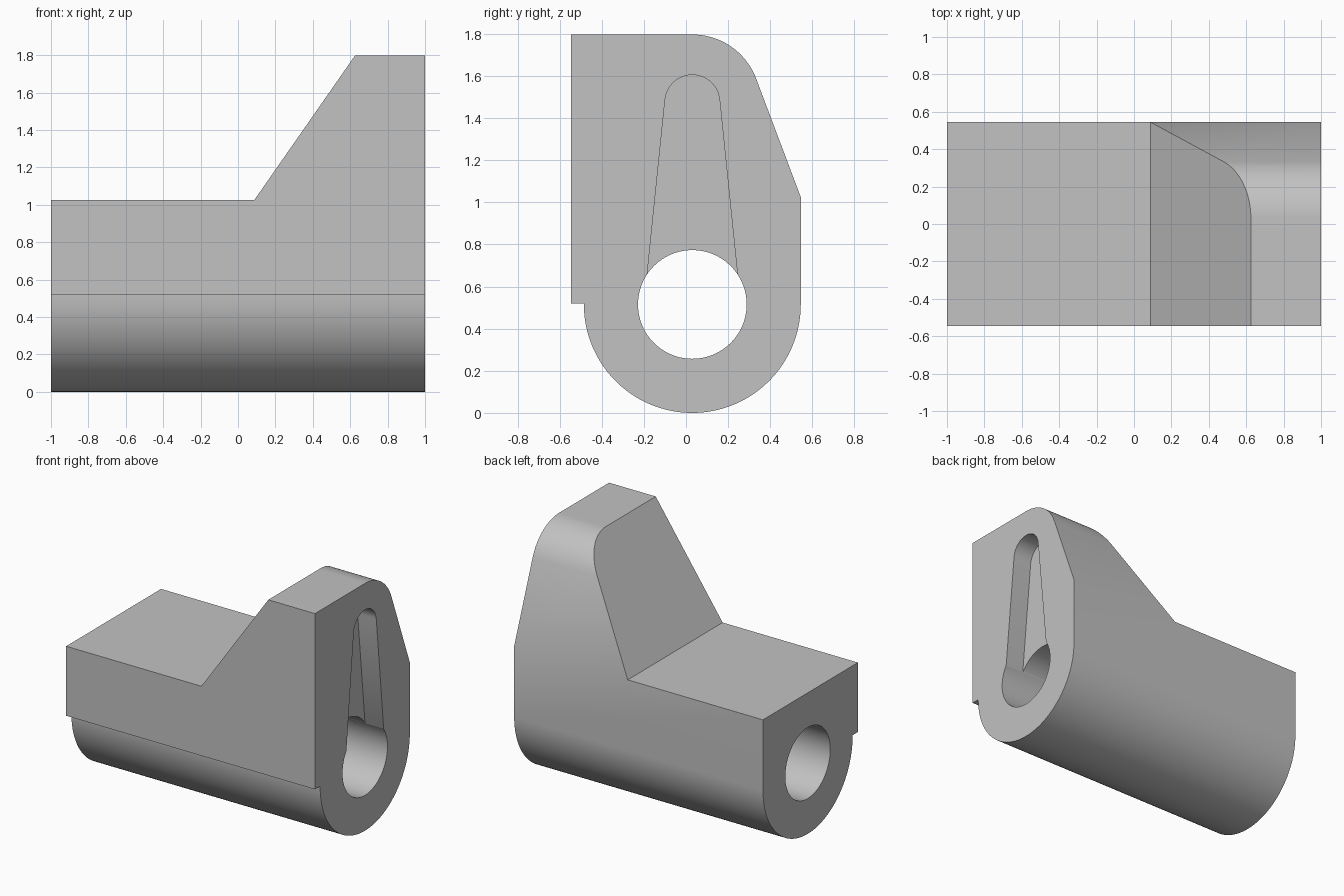
import bpy, bmesh
from math import sin, cos, radians
from mathutils import Vector

cube = bpy.data.objects.get("Cube")
if cube:
    bpy.data.objects.remove(cube, do_unlink=True)

grey = bpy.data.materials.new("light grey")
grey.use_nodes = True
colour = (0.54, 0.54, 0.54, 1)
grey.diffuse_color = colour
grey.node_tree.nodes["Principled BSDF"].inputs["Base Color"].default_value = colour


def arc(cy, cz, r, start, end, steps):
    """Points along a circular arc, angles in degrees."""
    angles = [radians(start + (end - start) * i / steps) for i in range(steps + 1)]
    return [(cy + r * cos(a), cz + r * sin(a)) for a in angles]


def prism(name, points, axis, low, high):
    """Extrude a flat profile along x (points are y, z) or y (points are x, z)."""
    bm = bmesh.new()
    if axis == "x":
        verts = [bm.verts.new((low, a, b)) for a, b in points]
        shift = Vector((high - low, 0, 0))
    else:
        verts = [bm.verts.new((a, low, b)) for a, b in points]
        shift = Vector((0, high - low, 0))
    face = bm.faces.new(verts)
    extruded = bmesh.ops.extrude_face_region(bm, geom=[face], use_keep_orig=True)["geom"]
    bmesh.ops.translate(bm, vec=shift, verts=[g for g in extruded if isinstance(g, bmesh.types.BMVert)])
    bmesh.ops.recalc_face_normals(bm, faces=bm.faces)
    mesh = bpy.data.meshes.new(name)
    bm.to_mesh(mesh)
    bm.free()
    mesh.materials.append(grey)
    obj = bpy.data.objects.new(name, mesh)
    bpy.context.collection.objects.link(obj)
    return obj


def cut(target, cutter):
    """Subtract the cutter, then remove it."""
    cutter.hide_render = True
    mod = target.modifiers.new("cut", "BOOLEAN")
    mod.operation = "DIFFERENCE"
    mod.solver = "EXACT"
    mod.object = cutter
    bpy.context.view_layer.objects.active = target
    bpy.ops.object.modifier_apply(modifier=mod.name)
    bpy.data.objects.remove(cutter, do_unlink=True)


MID, AXIS = 0.03, 0.515     # bore centre in y and z
STEP, TOP = 1.025, 1.797    # heights of the low and tall ends

# Body: rounded underside, front ledge, tapered and rounded back
outline = [(-0.545, TOP), (-0.545, 0.52), (-0.485, 0.52)]
outline += arc(MID, AXIS, 0.515, 180, 360, 64)
outline += [(0.545, STEP)]
outline += arc(MID, TOP - 0.324, 0.324, 20.7, 90, 24)
body = prism("bracket_body", outline, "x", -1, 1)

# Low end and sloping shoulder
cut(body, prism("shoulder_cutter",
                [(-1.5, STEP), (0.087, STEP), (0.625, TOP), (0.834, 2.097), (-1.5, 2.097)],
                "y", -1, 1))

# Through bore
cut(body, prism("bore_cutter", arc(MID, AXIS, 0.258, 0, 360, 96)[:-1], "x", -1.5, 1.5))

# Shallow tapered slot in the tall end face
slot = [(MID - 0.229, AXIS), (MID + 0.229, AXIS)] + arc(MID, 1.475, 0.13, 5.8, 174.2, 32)
cut(body, prism("slot_cutter", slot, "x", 0.85, 1.5))

# Smooth the round surfaces, keep the edges crisp
bpy.ops.object.select_all(action="DESELECT")
body.select_set(True)
bpy.context.view_layer.objects.active = body
bpy.ops.object.shade_smooth_by_angle(angle=radians(30))
